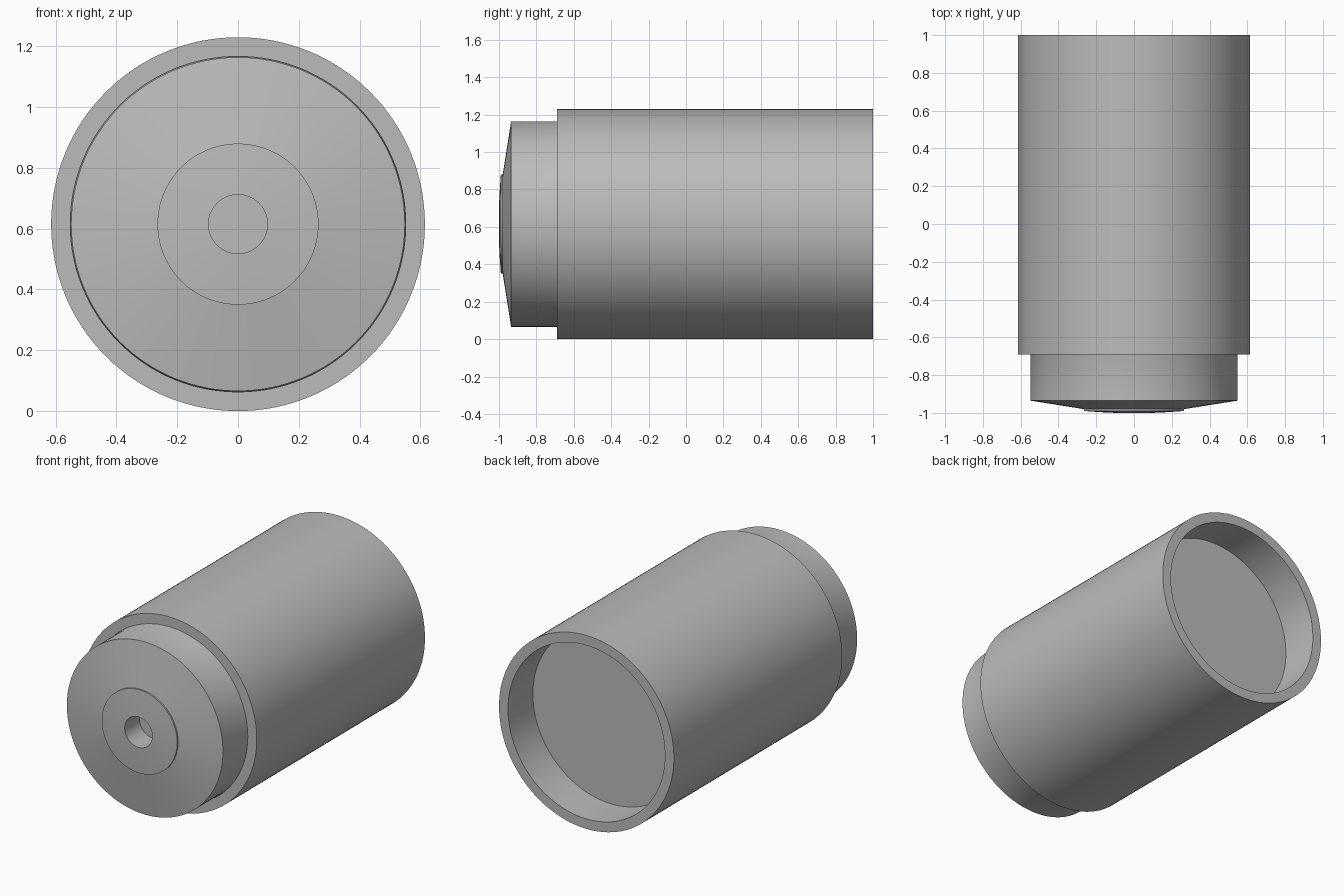
import bpy, bmesh, math
from mathutils import Matrix, Vector

cube = bpy.data.objects.get("Cube")
if cube:
    bpy.data.objects.remove(cube, do_unlink=True)

CENTRE_Z = 0.615
SEGMENTS = 128

grey = bpy.data.materials.new("plain grey")
grey.use_nodes = True
colour = (0.5, 0.5, 0.5, 1)
grey.diffuse_color = colour
grey.node_tree.nodes["Principled BSDF"].inputs["Base Color"].default_value = colour


def lathe(name, profile, closed=False):
    """Turn a (radius, y) profile about the long axis."""
    bm = bmesh.new()
    verts = [bm.verts.new((r, y, 0)) for r, y in profile]
    pairs = list(zip(verts, verts[1:]))
    if closed:
        pairs.append((verts[-1], verts[0]))
    edges = [bm.edges.new(p) for p in pairs]
    bmesh.ops.spin(bm, geom=verts + edges, cent=(0, 0, 0), axis=(0, 1, 0),
                   angle=math.tau, steps=SEGMENTS)
    bmesh.ops.remove_doubles(bm, verts=bm.verts, dist=0.0001)
    bmesh.ops.recalc_face_normals(bm, faces=bm.faces)
    bm.transform(Matrix.Translation(Vector((0, 0, CENTRE_Z))))
    mesh = bpy.data.meshes.new(name)
    bm.to_mesh(mesh)
    bm.free()
    obj = bpy.data.objects.new(name, mesh)
    bpy.context.collection.objects.link(obj)
    mesh.materials.append(grey)
    bpy.ops.object.select_all(action="DESELECT")
    obj.select_set(True)
    bpy.context.view_layer.objects.active = obj
    bpy.ops.object.shade_smooth_by_angle(angle=math.radians(30))
    return obj


# Outer tube, open at the back
lathe("outer_sleeve", [(0.615, -0.69), (0.615, 1), (0.552, 1), (0.552, -0.69)], closed=True)

# Inner plug: recessed back wall, shallow cone nose, domed boss and blind hole
lathe("inner_plug", [
    (0, 0.75), (0.552, 0.75), (0.552, -0.68), (0.549, -0.69),
    (0.549, -0.935), (0.53, -0.938), (0.265, -0.98),
    (0.265, -0.99), (0.18, -0.996), (0.097, -1),
    (0.097, -0.85), (0, -0.85),
])
